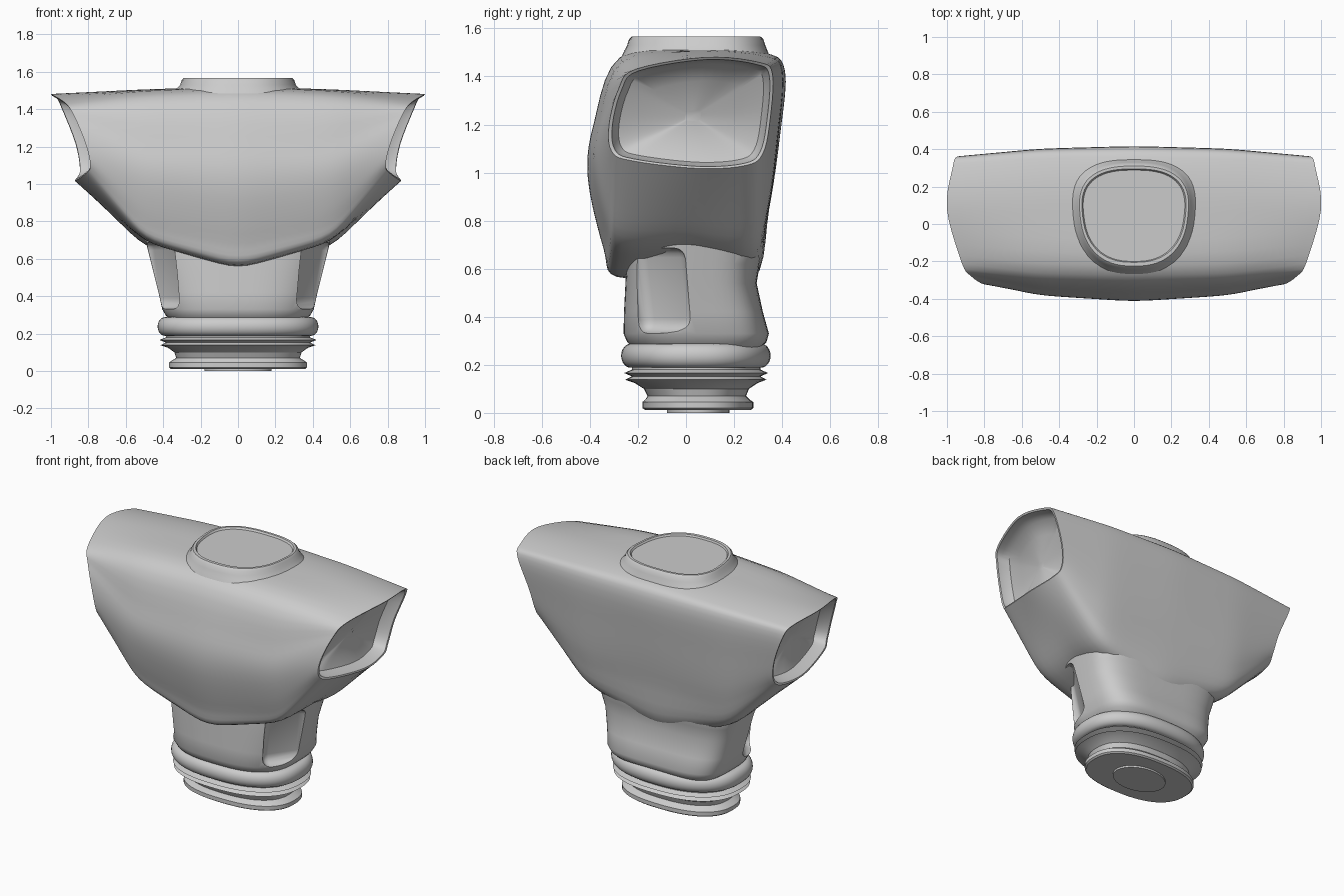
import bpy, bmesh
from math import cos, sin, tau, radians
from mathutils import Vector, Matrix

cube = bpy.data.objects.get("Cube")
if cube:
    bpy.data.objects.remove(cube, do_unlink=True)

grey = bpy.data.materials.new("plain grey")
grey.use_nodes = True
grey.diffuse_color = (0.6, 0.6, 0.6, 1)
grey.node_tree.nodes["Principled BSDF"].inputs["Base Color"].default_value = (0.6, 0.6, 0.6, 1)


def closed_spline(pts, steps):
    """Smooth closed curve passing through every given point."""
    n, out = len(pts), []
    for i in range(n):
        a, b, c, d = (pts[(i + k) % n] for k in (-1, 0, 1, 2))
        for s in range(steps):
            t = s / steps
            out.append(b + (c - a) * t / 2 + (a - b * 2.5 + c * 2 - d / 2) * t * t
                       + ((b - c) * 3 + d - a) * t ** 3 / 2)
    return out


def soft_path(pts, steps, passes):
    """Straight runs between points with softened corners."""
    out = [a.lerp(b, s / steps) for a, b in zip(pts, pts[1:]) for s in range(steps)] + [pts[-1]]
    for _ in range(passes):
        inner = [(a + b * 2 + c) / 4 for a, b, c in zip(out, out[1:], out[2:])]
        out = [out[0]] + inner + [out[-1]]
    return out


def loft(name, rings):
    """Skin a list of equal rings and close both ends."""
    bm = bmesh.new()
    loops = [[bm.verts.new(p) for p in ring] for ring in rings]
    for lo, hi in zip(loops, loops[1:]):
        for i in range(len(lo)):
            bm.faces.new((lo[i - 1], lo[i], hi[i], hi[i - 1]))
    for loop in (loops[0], loops[-1]):
        bm.faces.new(loop)
    bmesh.ops.recalc_face_normals(bm, faces=bm.faces)
    mesh = bpy.data.meshes.new(name)
    bm.to_mesh(mesh)
    bm.free()
    mesh.materials.append(grey)
    obj = bpy.data.objects.new(name, mesh)
    bpy.context.collection.objects.link(obj)
    return obj


def oval(z, half, front, back, power=2.4, back_power=2.4, taper=0.0, count=64):
    """Squared oval ring; taper widens it towards the back."""
    ring = []
    for i in range(count):
        c, s = cos(tau * i / count), sin(tau * i / count)
        p = back_power if s > 0 else power
        x = abs(c) ** (2 / p) * (1 if c > 0 else -1)
        y = abs(s) ** (2 / p) * (1 if s > 0 else -1)
        ring.append(Vector((half * x * (1 + taper * y),
                            (front + back) / 2 + y * (back - front) / 2, z)))
    return ring


def smooth(obj, angle):
    bpy.ops.object.select_all(action='DESELECT')
    obj.select_set(True)
    bpy.context.view_layer.objects.active = obj
    bpy.ops.object.shade_smooth_by_angle(angle=radians(angle))


# Chest: matching side profiles at the centre, mid span and arm opening
centre = [(-.29, .55), (-.345, .67), (-.412, .97), (-.388, 1.2), (-.275, 1.483), (.05, 1.52),
          (.33, 1.5), (.414, 1.42), (.392, 1.15), (.347, .85), (.28, .54), (0, .56)]
middle = [(-.265, .695), (-.325, .78), (-.38, 1.02), (-.36, 1.2), (-.265, 1.46), (.06, 1.505),
          (.32, 1.485), (.4, 1.42), (.382, 1.15), (.342, .85), (.27, .67), (0, .69)]
opening = [(.82, -.23, 1.05), (.79, -.31, 1.09), (.81, -.32, 1.2), (.87, -.28, 1.35),
           (.92, -.21, 1.43), (1, .08, 1.48), (.97, .3, 1.46), (.945, .36, 1.41),
           (.87, .35, 1.22), (.845, .32, 1.08), (.86, .25, 1.03), (.87, .05, 1.017)]
mirror = Matrix.Diagonal((-1, 1, 1))
spans = []
for c, m, e in zip(centre, middle, opening):
    c, m, e = Vector((0, *c)), Vector((.5, *m)), Vector(e)
    spans.append(soft_path([mirror @ e, mirror @ m, c, m, e], 10, 4))
rings = [closed_spline(section, 5) for section in zip(*spans)]

# Arm sockets: thin rims, then a hollow bowl at each end
rim = rings[-1]
middle_point = sum(rim, Vector()) / len(rim)
bowl = []
for scale, depth in ((.96, .003), (.94, .04), (.88, .08), (.6, .1), (.1, .105)):
    bowl.append([middle_point + (p - middle_point) * scale - Vector((depth, 0, 0)) for p in rim])
far_bowl = [[mirror @ p for p in ring] for ring in reversed(bowl)]
smooth(loft("chest", far_bowl + rings + bowl), 40)

# Neck collar with a shallow recessed top
collar = [(1.465, .36, -.275, .355), (1.505, .33, -.258, .34), (1.53, .305, -.245, .33),
          (1.555, .297, -.237, .322), (1.566, .288, -.225, .31), (1.566, .275, -.205, .295),
          (1.555, .268, -.2, .288)]
smooth(loft("neck_collar", [oval(*r, 2.5, 2.6, .1) for r in collar]), 40)

# Waist with a pocket cut in each front side corner
waist_rows = [(.27, .36, -.22, .31), (.295, .385, -.245, .335), (.33, .405, -.26, .345),
              (.42, .425, -.258, .32), (.54, .455, -.252, .294), (.62, .475, -.25, .307),
              (.7, .495, -.245, .322), (.78, .45, -.2, .325)]
waist = loft("waist", [oval(*r, 2.7, 4) for r in waist_rows])
for side in (-1, 1):
    bpy.ops.mesh.primitive_cube_add(size=1)
    cutter = bpy.context.object
    cutter.name = "pocket_cutter"
    cutter.hide_render = True
    bm = bmesh.new()
    bm.from_mesh(cutter.data)
    bm.transform(Matrix.Diagonal((.2, .27, .36, 1)))
    bmesh.ops.bevel(bm, geom=bm.edges[:], offset=.05, segments=4, profile=.5, affect='EDGES')
    turn = Matrix.Rotation(radians(-36 * side), 4, 'Z') @ Matrix.Rotation(radians(11 * side), 4, 'Y')
    bm.transform(Matrix.Translation((.455 * side, -.135, .5)) @ turn)
    bm.to_mesh(cutter.data)
    bm.free()
    cutter.data.materials.append(grey)
    cut = waist.modifiers.new("pocket", 'BOOLEAN')
    cut.operation, cut.solver, cut.object = 'DIFFERENCE', 'EXACT', cutter
    bpy.context.view_layer.objects.active = waist
    bpy.ops.object.modifier_apply(modifier=cut.name)
    bpy.data.objects.remove(cutter, do_unlink=True)
smooth(waist, 35)

# Rounded belt roll
belt_rows = []
for i in range(13):
    a = tau * (i / 24 - .25)
    swell = .04 * cos(a)
    belt_rows.append((.238 + .05 * sin(a), .39 + swell, -.23 - swell, .312 + swell))
smooth(loft("belt_roll", [oval(*r) for r in belt_rows]), 50)

# Ridged joint tapering to a flared foot
joint = [(.2, .385, -.225, .31), (.18, .385, -.225, .31), (.166, .42, -.258, .342),
         (.152, .385, -.225, .31), (.138, .415, -.253, .335), (.125, .375, -.215, .3),
         (.1, .34, -.175, .262), (.07, .33, -.16, .25), (.055, .355, -.17, .265),
         (.045, .37, -.182, .28), (.02, .37, -.182, .28), (.012, .36, -.17, .27)]
smooth(loft("joint_ridges", [oval(*r) for r in joint]), 30)

# Small disc under the foot
smooth(loft("base_disc", [oval(z, .18, -.08, .18, 2, 2) for z in (0, .03)]), 30)
